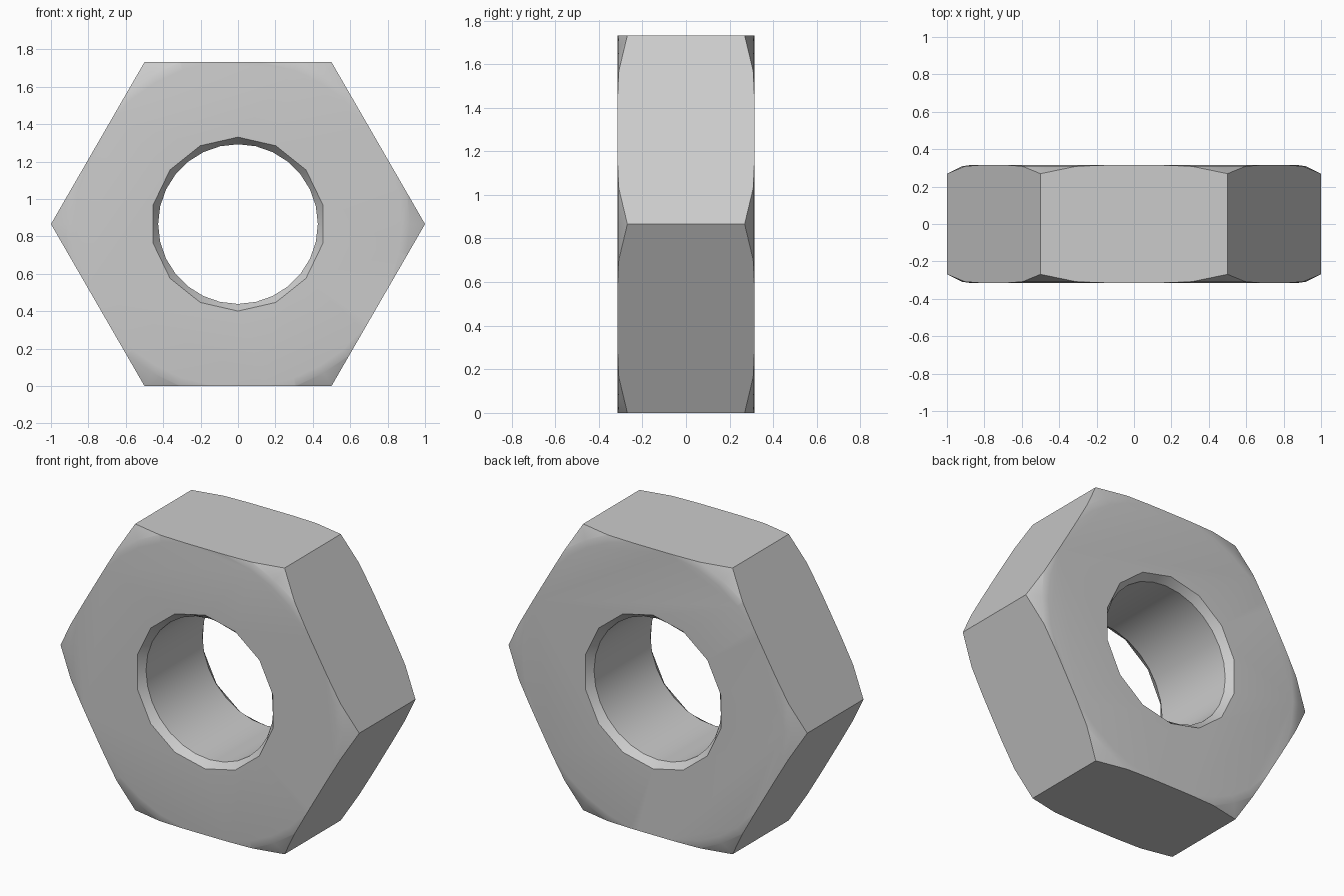
import bpy, bmesh
from math import cos, sin, pi, radians

if "Cube" in bpy.data.objects:
    bpy.data.objects.remove(bpy.data.objects["Cube"])

CENTER_Z = sin(pi / 3)   # hexagon of circumradius 1 standing on a flat
HALF = 0.315             # half thickness


def lathe(name, profile, segs, radius_fix=None):
    """Closed solid turned about the y axis from (radius, y) pairs."""
    bm = bmesh.new()
    rings = []
    for j, (r, y) in enumerate(profile):
        ring = []
        for i in range(segs):
            a = 2 * pi * i / segs
            rr = radius_fix(j, i, r) if radius_fix else r
            ring.append(bm.verts.new((rr * cos(a), y, CENTER_Z + rr * sin(a))))
        rings.append(ring)
    for a, b in zip(rings, rings[1:]):
        for i in range(segs):
            k = (i + 1) % segs
            bm.faces.new((a[i], a[k], b[k], b[i]))
    bm.faces.new(rings[0])
    bm.faces.new(rings[-1])
    bmesh.ops.recalc_face_normals(bm, faces=bm.faces)
    me = bpy.data.meshes.new(name)
    bm.to_mesh(me)
    bm.free()
    ob = bpy.data.objects.new(name, me)
    bpy.context.collection.objects.link(ob)
    return ob


def mirrored(half):
    """Profile from -y to +y out of its +y half, listed outward to the face."""
    return [(r, -y) for r, y in reversed(half)] + half


# Hexagonal prism
nut = lathe("hex_nut", [(1, -0.5), (1, 0.5)], 6)

# Turned disc whose conical faces chamfer the hexagon corners
chamfer = lathe("chamfer_disc",
                mirrored([(1.1, 0.22), (0.918, 0.309), (0.875, HALF)]), 36)


# Bore with a countersunk, 14-sided rim
def faceted(j, i, r):
    return r * cos(pi / 14) if i % 2 == 0 and j not in (2, 3) else r


bore = lathe("bore_cutter",
             mirrored([(0.427, HALF - 0.045), (0.465, HALF), (0.465, 0.5)]),
             28, faceted)

# Carve the nut
bpy.context.view_layer.objects.active = nut
nut.select_set(True)
for tool, op in ((chamfer, 'INTERSECT'), (bore, 'DIFFERENCE')):
    mod = nut.modifiers.new(op.title(), 'BOOLEAN')
    mod.object, mod.operation, mod.solver = tool, op, 'EXACT'
    bpy.ops.object.modifier_apply(modifier=mod.name)
    bpy.data.objects.remove(tool)

bpy.ops.object.shade_smooth_by_angle(angle=radians(30))
